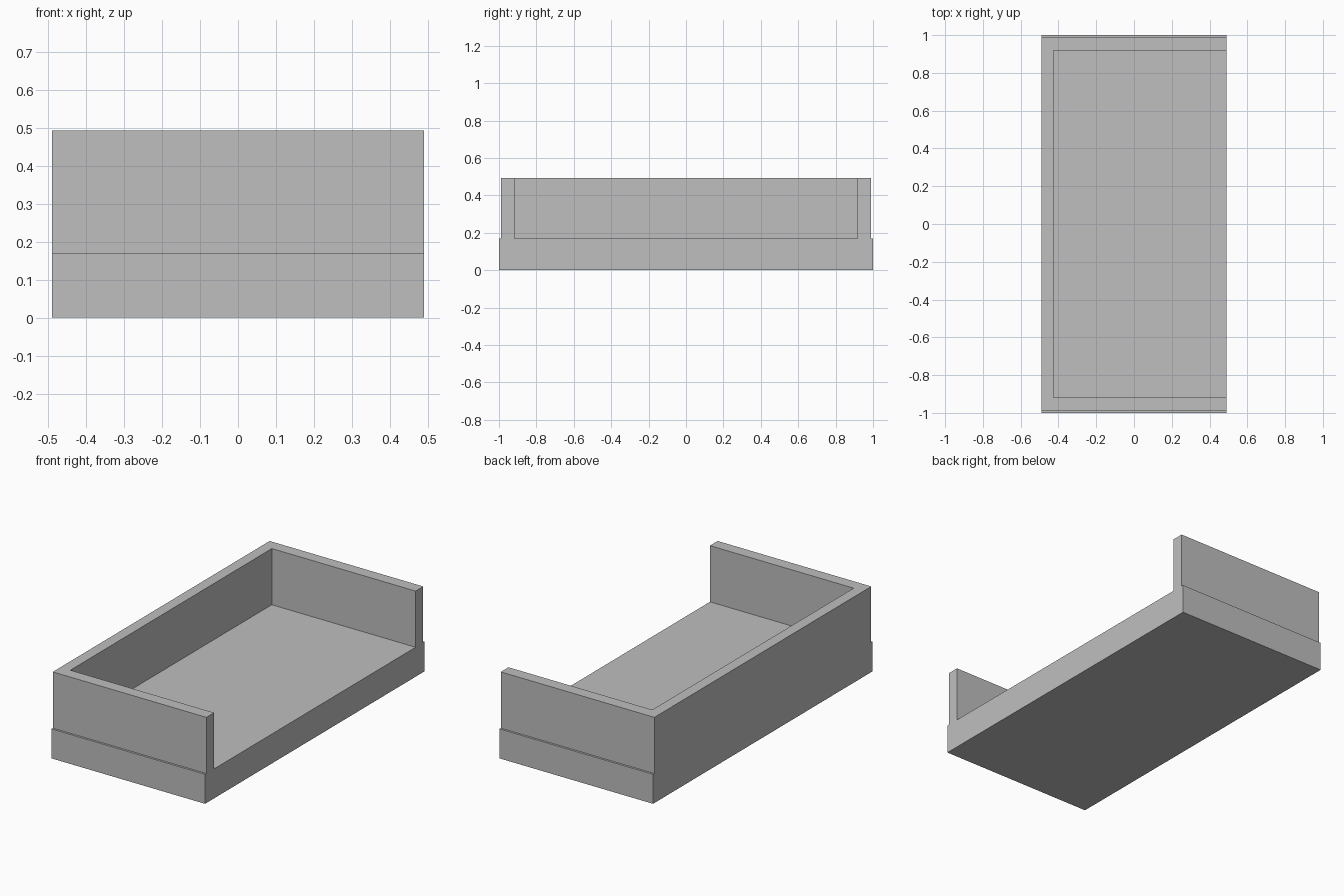
import bpy
import bmesh
from mathutils import Vector

cube = bpy.data.objects.get("Cube")
if cube:
    bpy.data.objects.remove(cube, do_unlink=True)

# Main dimensions
HALF_X, WALL = 0.49, 0.063
BASE_Y, WALL_Y, INNER_Y = 1.0, 0.988, 0.918
FLOOR_Z, TOP_Z = 0.17, 0.494

grey = bpy.data.materials.new("light grey")
grey.use_nodes = True
colour = (0.52, 0.52, 0.52, 1)
grey.diffuse_color = colour
grey.node_tree.nodes["Principled BSDF"].inputs["Base Color"].default_value = colour


def extrude_profile(name, profile, x0, x1):
    """Extrude a (y, z) outline along x."""
    bm = bmesh.new()
    face = bm.faces.new([bm.verts.new((x0, y, z)) for y, z in profile])
    out = bmesh.ops.extrude_face_region(bm, geom=[face])
    verts = [g for g in out["geom"] if isinstance(g, bmesh.types.BMVert)]
    bmesh.ops.translate(bm, verts=verts, vec=Vector((x1 - x0, 0, 0)))
    bmesh.ops.recalc_face_normals(bm, faces=bm.faces)
    mesh = bpy.data.meshes.new(name)
    bm.to_mesh(mesh)
    bm.free()
    mesh.materials.append(grey)
    obj = bpy.data.objects.new(name, mesh)
    bpy.context.collection.objects.link(obj)
    return obj


# Stepped block: wide base, slightly narrower walls
half = [(BASE_Y, 0), (BASE_Y, FLOOR_Z), (WALL_Y, FLOOR_Z), (WALL_Y, TOP_Z)]
outline = half + [(-y, z) for y, z in reversed(half)]
tray = extrude_profile("open_sided_tray", outline, -HALF_X, HALF_X)

# Cavity, open at the top and along the +x side
hollow = [(-INNER_Y, FLOOR_Z), (INNER_Y, FLOOR_Z), (INNER_Y, 1), (-INNER_Y, 1)]
cutter = extrude_profile("cavity_cutter", hollow, -HALF_X + WALL, 1)
cutter.hide_render = True

cut = tray.modifiers.new("cavity", "BOOLEAN")
cut.operation = "DIFFERENCE"
cut.solver = "EXACT"
cut.object = cutter

# Bake the cut and drop the cutter
depsgraph = bpy.context.evaluated_depsgraph_get()
baked = bpy.data.meshes.new_from_object(tray.evaluated_get(depsgraph))
tray.modifiers.clear()
tray.data = baked
bpy.data.objects.remove(cutter, do_unlink=True)
